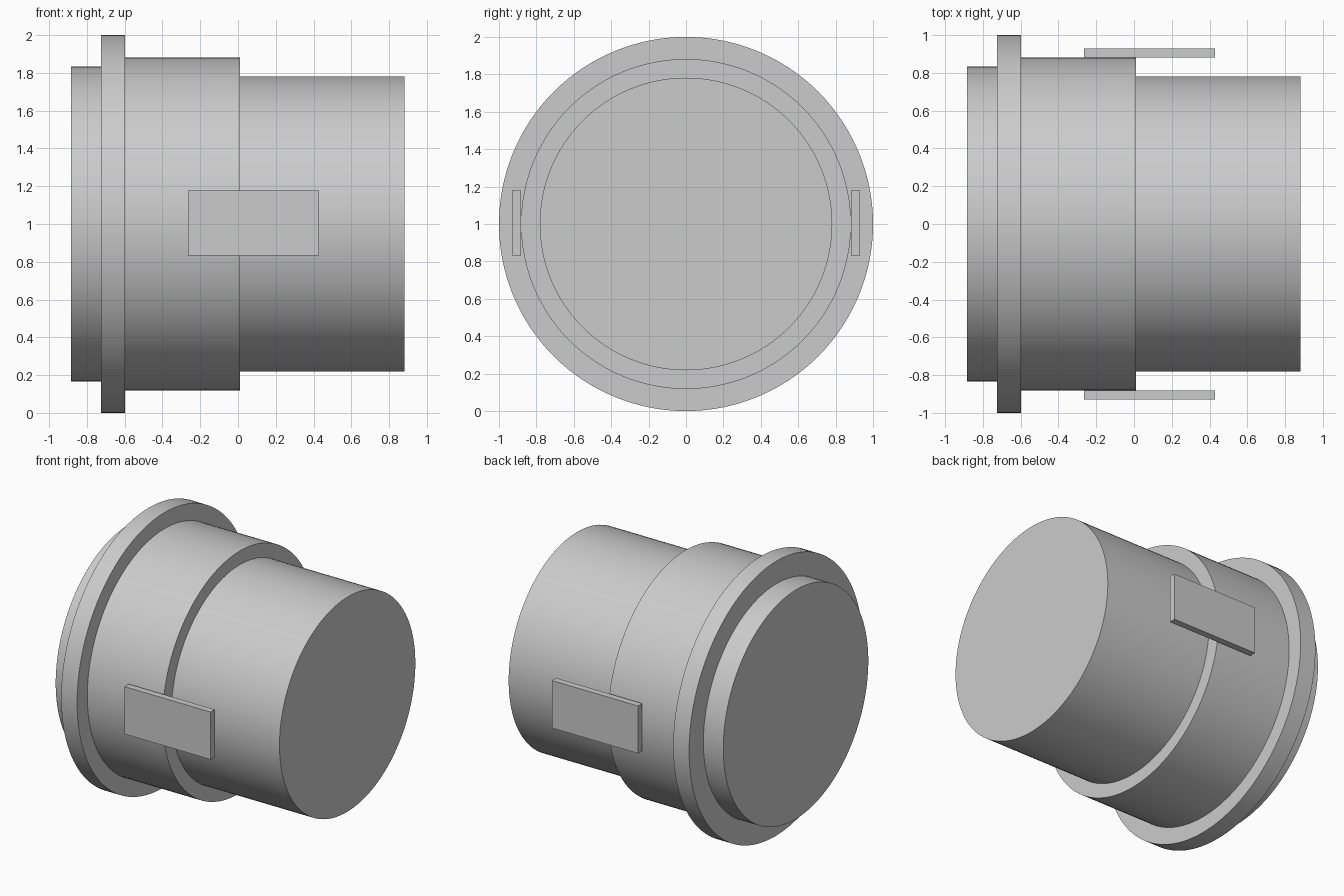
import bpy
from math import pi

cube = bpy.data.objects.get("Cube")
if cube:
    bpy.data.objects.remove(cube, do_unlink=True)

grey = bpy.data.materials.new("plain grey")
grey.use_nodes = True
color = (0.6, 0.6, 0.6, 1)
grey.diffuse_color = color
grey.node_tree.nodes["Principled BSDF"].inputs["Base Color"].default_value = color


def drum(name, x0, x1, radius):
    """Smooth round section lying along x."""
    bpy.ops.mesh.primitive_cylinder_add(
        vertices=128, radius=radius, depth=x1 - x0,
        location=((x0 + x1) / 2, 0, 1), rotation=(0, pi / 2, 0))
    ob = bpy.context.object
    ob.name = name
    ob.data.materials.append(grey)
    bpy.ops.object.transform_apply(location=False, rotation=True, scale=True)
    bpy.ops.object.shade_smooth_by_angle()


def plate(name, side):
    """Flat rectangular plate touching the side of the main barrel."""
    bpy.ops.mesh.primitive_cube_add(size=1, location=(0.083, side * 0.905, 1.005))
    ob = bpy.context.object
    ob.name = name
    ob.scale = (0.694, 0.048, 0.346)
    ob.data.materials.append(grey)
    bpy.ops.object.transform_apply(location=False, rotation=False, scale=True)


# Stepped barrel, from the end cap to the narrow end
drum("end_cap", -0.885, -0.725, 0.835)
drum("flange", -0.725, -0.597, 1.0)
drum("main_barrel", -0.597, 0.01, 0.882)
drum("narrow_barrel", 0.01, 0.882, 0.782)

# Matching plates on both sides
plate("front_plate", -1)
plate("back_plate", 1)
